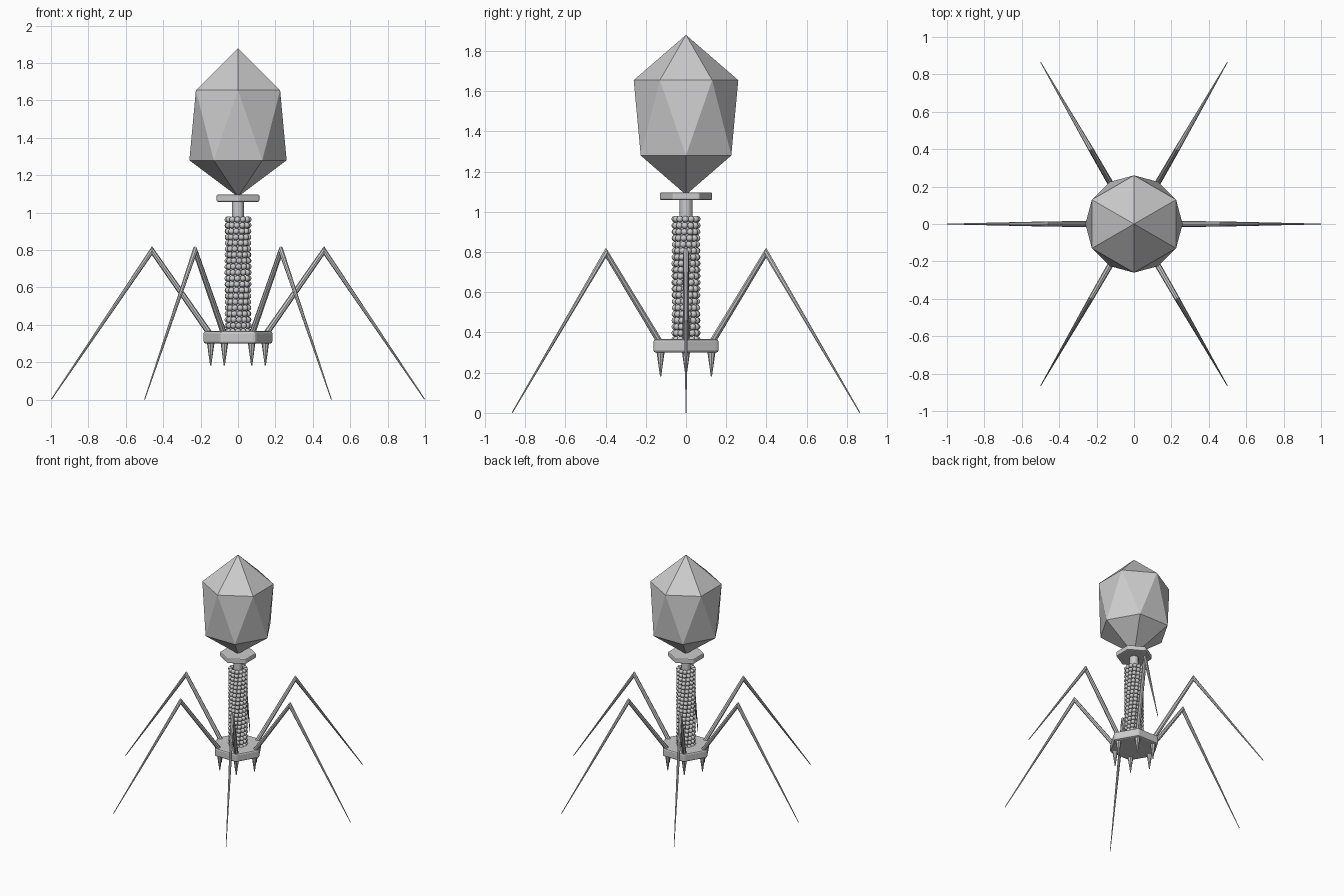
import bpy, bmesh
from math import sin, cos, pi, radians
from mathutils import Vector, Matrix

if "Cube" in bpy.data.objects:
    bpy.data.objects.remove(bpy.data.objects["Cube"])


def add_object(name, bm, smooth=False):
    bmesh.ops.recalc_face_normals(bm, faces=bm.faces)
    mesh = bpy.data.meshes.new(name)
    bm.to_mesh(mesh)
    bm.free()
    for p in mesh.polygons:
        p.use_smooth = smooth
    ob = bpy.data.objects.new(name, mesh)
    bpy.context.collection.objects.link(ob)
    return ob


def prism(name, sides, r1, r2, z1, z2, turn=0, pos=(0, 0), bevel=0, smooth=False):
    """Upright prism or cone, r1 at z1 and r2 at z2, first corner at angle turn."""
    bm = bmesh.new()
    rings = []
    for r, z in ((r1, z1), (r2, z2)):
        rings.append([bm.verts.new((pos[0] + r * cos(turn + 2 * pi * i / sides),
                                    pos[1] + r * sin(turn + 2 * pi * i / sides), z))
                      for i in range(sides)])
    for i in range(sides):
        j = (i + 1) % sides
        bm.faces.new((rings[0][i], rings[0][j], rings[1][j], rings[1][i]))
    for ring in rings:
        bm.faces.new(ring)
    if bevel:
        bmesh.ops.bevel(bm, geom=list(bm.edges), offset=bevel, segments=2,
                        profile=0.5, affect='EDGES')
    return add_object(name, bm, smooth)


# Head: stretched hexagonal antiprism closed by two pyramids
bm = bmesh.new()
top, bottom = bm.verts.new((0, 0, 1.88)), bm.verts.new((0, 0, 1.085))
upper = [bm.verts.new((0.26 * cos(radians(30 + 60 * i)), 0.26 * sin(radians(30 + 60 * i)), 1.655)) for i in range(6)]
lower = [bm.verts.new((0.26 * cos(radians(60 * i)), 0.26 * sin(radians(60 * i)), 1.28)) for i in range(6)]
for i in range(6):
    j = (i + 1) % 6
    bm.faces.new((top, upper[i], upper[j]))
    bm.faces.new((bottom, lower[j], lower[i]))
    bm.faces.new((lower[i], lower[j], upper[i]))
    bm.faces.new((upper[i], lower[j], upper[j]))
add_object("head", bm)

# Collar, core tube and base plate
prism("collar", 6, 0.132, 0.132, 1.058, 1.097, radians(30), bevel=0.008)
core = prism("core_tube", 24, 0.032, 0.032, 0.34, 1.08)
prism("base_plate", 6, 0.187, 0.187, 0.30, 0.367, bevel=0.012)

# Sheath: stacked rings of small balls
bm = bmesh.new()
ROWS, COUNT = 20, 12
for row in range(ROWS):
    z = 0.365 + 0.0315 * row
    for i in range(COUNT):
        a = 2 * pi * i / COUNT + row * radians(3)
        bmesh.ops.create_icosphere(bm, subdivisions=2, radius=0.0165,
                                   matrix=Matrix.Translation((0.056 * cos(a), 0.056 * sin(a), z)))
add_object("sheath_balls", bm, True)

# Legs: bent tapered tubes (distance, height, half width, half depth, slice tilt)
STATIONS = [(0.145, 0.345, 0.017, 0.017, radians(-35)),
            (0.46, 0.797, 0.014, 0.024, radians(0)),
            (0.998, 0.002, 0.002, 0.003, radians(33))]
SIDES = 8
for n in range(6):
    bm = bmesh.new()
    spin = Matrix.Rotation(n * pi / 3, 3, 'Z')
    rings = []
    for d, z, w, h, tilt in STATIONS:
        ring = []
        for k in range(SIDES):
            a = 2 * pi * k / SIDES
            ring.append(bm.verts.new(spin @ Vector((d + h * sin(a) * sin(tilt), w * cos(a),
                                                    z + h * sin(a) * cos(tilt)))))
        rings.append(ring)
    for a, b in zip(rings, rings[1:]):
        for k in range(SIDES):
            m = (k + 1) % SIDES
            bm.faces.new((a[k], a[m], b[m], b[k]))
    bm.faces.new(rings[0])
    bm.faces.new(rings[-1])
    add_object(f"leg_{n + 1}", bm)

    # Short spike under each corner of the base plate
    p = (0.146 * cos(n * pi / 3), 0.146 * sin(n * pi / 3))
    prism(f"spike_{n + 1}", 8, 0.003, 0.021, 0.182, 0.31, pos=p)
